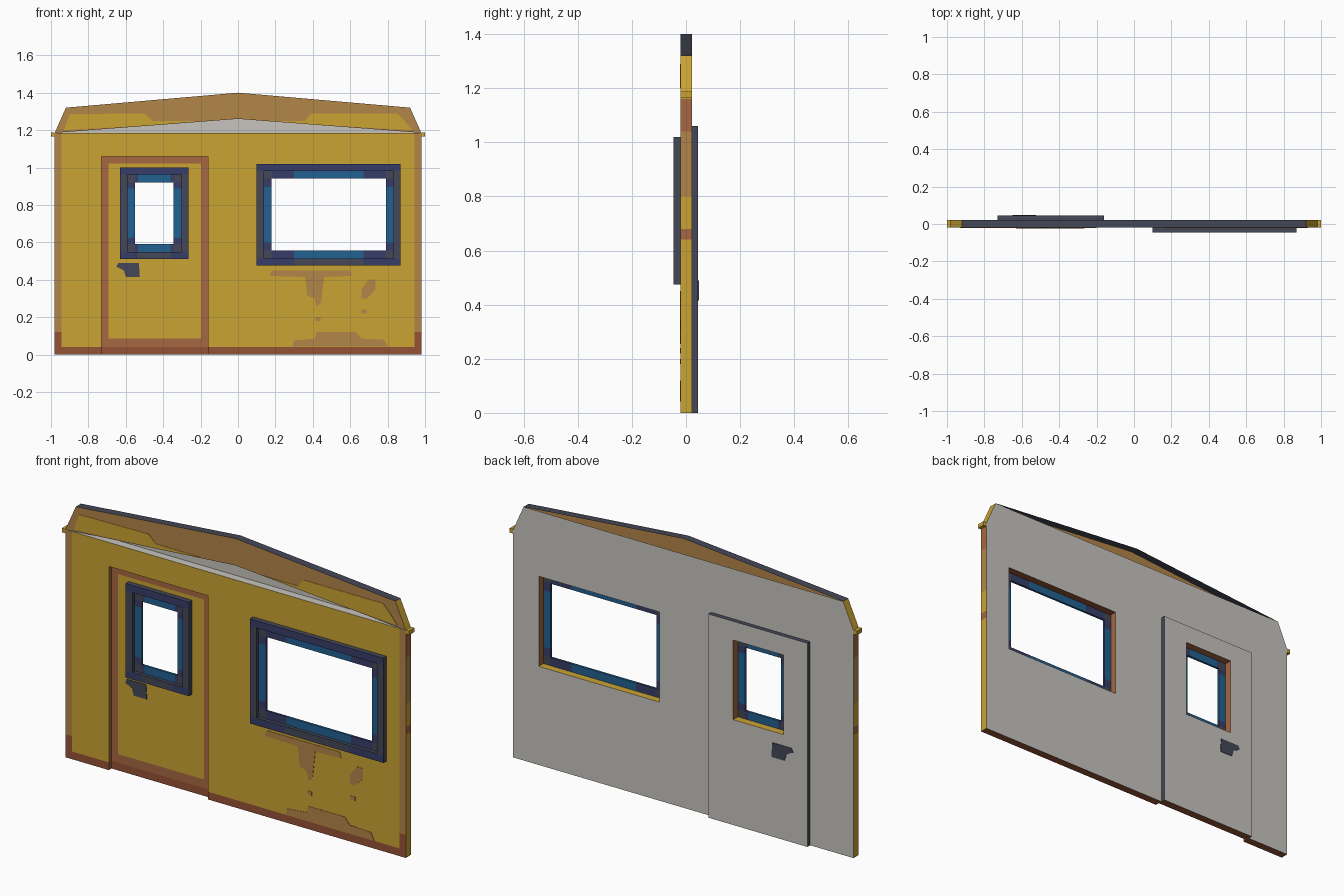
import bpy, bmesh

cube = bpy.data.objects.get("Cube")
if cube:
    bpy.data.objects.remove(cube)

COLOURS = {
    "yellow_paint": (0.60, 0.37, 0.034),
    "bare_tan": (0.45, 0.24, 0.065),
    "rust": (0.38, 0.14, 0.052),
    "dark_rust": (0.30, 0.085, 0.036),
    "navy": (0.037, 0.047, 0.14),
    "slate": (0.058, 0.065, 0.095),
    "window_blue": (0.016, 0.12, 0.28),
    "inner_grey": (0.58, 0.56, 0.52),
}
NAMES = list(COLOURS)
MATS = []
for name, rgb in COLOURS.items():
    m = bpy.data.materials.new(name)
    m.use_nodes = True
    m.diffuse_color = (*rgb, 1)
    m.node_tree.nodes["Principled BSDF"].inputs["Base Color"].default_value = (*rgb, 1)
    MATS.append(m)

FRONT, BACK = -0.02, 0.022   # wall faces
DOOR = 0.002                 # recessed door face


def finish(name, bm, rule, recalc=True):
    """Turn a bmesh into an object, colouring faces by rule(centre, normal)."""
    if recalc:
        bmesh.ops.recalc_face_normals(bm, faces=bm.faces)
    bm.normal_update()
    for f in bm.faces:
        c = rule if isinstance(rule, str) else rule(f.calc_center_median(), f.normal)
        f.material_index = NAMES.index(c)
    me = bpy.data.meshes.new(name)
    bm.to_mesh(me)
    bm.free()
    for m in MATS:
        me.materials.append(m)
    ob = bpy.data.objects.new(name, me)
    bpy.context.collection.objects.link(ob)
    return ob


def grid_solid(name, xs, zs, y0, y1, holes, rule):
    """Slab cut along grid lines, with rectangular holes (x0, x1, z0, z1)."""
    bm, verts = bmesh.new(), {}

    def face(*pts):
        bm.faces.new([verts.setdefault(p, None) or verts.update({p: bm.verts.new(p)}) or verts[p]
                      for p in pts])

    def solid(i, k):
        if not (0 <= i < len(xs) - 1 and 0 <= k < len(zs) - 1):
            return False
        x, z = (xs[i] + xs[i + 1]) / 2, (zs[k] + zs[k + 1]) / 2
        return not any(a < x < b and c < z < d for a, b, c, d in holes)

    for i in range(len(xs) - 1):
        for k in range(len(zs) - 1):
            if not solid(i, k):
                continue
            a, b, c, d = xs[i], xs[i + 1], zs[k], zs[k + 1]
            for y in (y0, y1):
                face((a, y, c), (b, y, c), (b, y, d), (a, y, d))
            for di, x in ((-1, a), (1, b)):
                if not solid(i + di, k):
                    face((x, y0, c), (x, y1, c), (x, y1, d), (x, y0, d))
            for dk, z in ((-1, c), (1, d)):
                if not solid(i, k + dk):
                    face((a, y0, z), (b, y0, z), (b, y1, z), (a, y1, z))
    return finish(name, bm, rule)


def plate(name, pts, y0, y1, colour):
    """Flat outline in x, z; solid when y0 and y1 differ."""
    bm = bmesh.new()
    f = bm.faces.new([bm.verts.new((x, y0, z)) for x, z in pts])
    if y1 != y0:
        ext = bmesh.ops.extrude_face_region(bm, geom=[f])
        vs = [g for g in ext["geom"] if isinstance(g, bmesh.types.BMVert)]
        bmesh.ops.translate(bm, verts=vs, vec=(0, y1 - y0, 0))
    return finish(name, bm, colour, y1 != y0)


def strip(name, path, colour):
    """Thin skin running through the wall thickness along an outline."""
    bm = bmesh.new()
    rows = [[bm.verts.new((x, y, z)) for y in (FRONT, BACK)] for x, z in path]
    for p, q in zip(rows, rows[1:]):
        bm.faces.new((p[0], p[1], q[1], q[0]))
    return finish(name, bm, colour, False)


# Main wall with door and window openings
MAIN = (0.1, 0.87, 0.475, 1.02)
SMALL = (-0.63, -0.265, 0.51, 1.0)
STEP = 0.038


def inset(r, d):
    return (r[0] + d, r[1] - d, r[2] + d, r[3] - d)


def wall_colour(c, n):
    if n.y > 0.5:
        return "inner_grey"
    if n.y < -0.5:
        if c.z < 0.04 or (abs(c.x) > 0.94 and c.z < 0.12):
            return "dark_rust"
        return "bare_tan" if abs(c.x) > 0.94 else "yellow_paint"
    if n.z < -0.5:
        return "dark_rust"
    if n.z > 0.5:
        return "inner_grey" if c.z > 1.1 else "yellow_paint"
    if abs(c.x) < 0.9:
        return "rust"
    if 0.64 < c.z < 0.68 or 1.04 < c.z < 1.16:
        return "rust"
    return "bare_tan" if 0.8 < c.z < 1.04 else "yellow_paint"


hole = inset(MAIN, STEP)
grid_solid("wall", [-0.98, -0.943, -0.73, -0.16, hole[0], hole[1], 0.943, 0.98],
           [0, 0.04, 0.12, hole[2], 0.64, 0.68, 0.8, hole[3], 1.04, 1.06, 1.16, 1.185],
           FRONT, BACK, [hole, (-0.73, -0.16, -1, 1.06)], wall_colour)


# Door, recessed at the front and standing proud at the back
def door_colour(c, n):
    if n.y > 0.5:
        return "inner_grey"
    if n.y < -0.5:
        if c.z < 0.04:
            return "dark_rust"
        edge = c.x < -0.69 or c.x > -0.2 or c.z < 0.085 or c.z > 1.02
        return "rust" if edge else "yellow_paint"
    if -0.7 < c.x < -0.2 and 0.5 < c.z < 1.0:
        return "yellow_paint" if n.z > 0.5 else "rust"
    return "dark_rust" if n.z < -0.5 else "slate"


hole = inset(SMALL, STEP)
grid_solid("door", [-0.73, -0.692, hole[0], hole[1], -0.198, -0.16],
           [0, 0.04, 0.085, hole[2], hole[3], 1.022, 1.06], DOOR, 0.045, [hole], door_colour)

# Window frames: raised outer ring and recessed blue inner ring
for label, r, base in (("main_window", MAIN, FRONT), ("door_window", SMALL, DOOR)):
    mid, gap = inset(r, STEP), inset(r, 0.08)
    cx, cz = (r[0] + r[1]) / 2, (r[2] + r[3]) / 2
    hx, hz = (r[1] - r[0]) * 0.24, (r[3] - r[2]) * 0.27

    def outer_colour(c, n):
        if n.y < -0.5 and (c.z > mid[3] or abs(c.x - cx) > hx and c.z < mid[2]):
            return "navy"
        return "slate"

    def inner_colour(c, n):
        side = c.x < gap[0] or c.x > gap[1]
        level = c.z < gap[2] or c.z > gap[3]
        if side and level:
            return "slate"
        middle = abs(c.z - cz) < hz if side else abs(c.x - cx) < hx
        return "window_blue" if middle else "navy"

    grid_solid(label + "_frame", [r[0], mid[0], cx - hx, cx + hx, mid[1], r[1]],
               [r[2], mid[2], mid[3], r[3]], base - 0.026, base, [mid], outer_colour)
    grid_solid(label + "_inner_ring",
               [mid[0], gap[0], cx - hx, cx + hx, gap[1], mid[1]],
               [mid[2], gap[2], cz - hz, cz + hz, gap[3], mid[3]],
               base - 0.008, base + 0.004, [gap], inner_colour)

# Gable: front board, inner panel, roof skin, sloped ends and eave tabs
plate("gable_board", [(-0.98, 1.185), (-0.92, 1.32), (0, 1.4), (0.92, 1.32), (0.98, 1.185),
                      (0.92, 1.19), (0, 1.26), (-0.92, 1.19)], FRONT, FRONT, "bare_tan")
plate("gable_inner_panel", [(0.98, 1.185), (-0.98, 1.185), (-0.92, 1.32), (0.92, 1.32)],
      BACK, BACK, "inner_grey")
strip("roof_skin", [(0.92, 1.32), (0, 1.4), (-0.92, 1.32)], "slate")
for side, s in (("right", -1), ("left", 1)):
    strip(side + "_gable_end", [(s * 0.98, 1.185), (s * 0.92, 1.32)], "yellow_paint")
    plate(side + "_eave_tab", [(s * 0.98, 1.165), (s, 1.165), (s, 1.187), (s * 0.98, 1.187)],
          FRONT, BACK, "yellow_paint")

# Remaining paint on the gable board
PAINT = {
    "right_gable_paint": [(-0.93, 1.2), (-0.9, 1.285), (-0.5, 1.29), (-0.46, 1.25),
                          (-0.03, 1.25), (-0.03, 1.26), (-0.48, 1.225)],
    "left_gable_paint": [(0.93, 1.2), (0.89, 1.25), (0.85, 1.29), (0.39, 1.29),
                         (0.36, 1.25), (0.16, 1.25), (0.48, 1.225)],
}
for name, pts in PAINT.items():
    if name.startswith("right"):
        pts = pts[:4] + [(-0.2, 1.25), (-0.48, 1.225)]
    plate(name, pts, FRONT, FRONT - 0.002, "yellow_paint")

# Worn patches on the wall
WORN = {
    "sill_stain": [(0.17, 0.42), (0.18, 0.45), (0.6, 0.45), (0.61, 0.42), (0.46, 0.415),
                   (0.445, 0.28), (0.42, 0.255), (0.41, 0.3), (0.37, 0.315), (0.36, 0.415)],
    "side_stain": [(0.66, 0.3), (0.66, 0.35), (0.7, 0.4), (0.735, 0.4), (0.735, 0.345),
                   (0.69, 0.3)],
    "drip_spot": [(0.415, 0.18), (0.415, 0.2), (0.44, 0.2), (0.44, 0.18)],
    "small_spot": [(0.66, 0.22), (0.66, 0.24), (0.69, 0.24), (0.69, 0.22)],
    "base_stain": [(0.29, 0.042), (0.3, 0.075), (0.41, 0.085), (0.42, 0.12), (0.63, 0.12),
                   (0.66, 0.085), (0.78, 0.08), (0.8, 0.042)],
}
for name, pts in WORN.items():
    plate(name, pts, FRONT, FRONT - 0.002, "bare_tan")

# Door latch plates, front and back
LATCH = [(-0.65, 0.47), (-0.64, 0.49), (-0.53, 0.49), (-0.525, 0.415), (-0.6, 0.415), (-0.61, 0.45)]
plate("front_latch", LATCH, DOOR, DOOR - 0.003, "slate")
plate("back_latch", LATCH, 0.045, 0.048, "slate")
